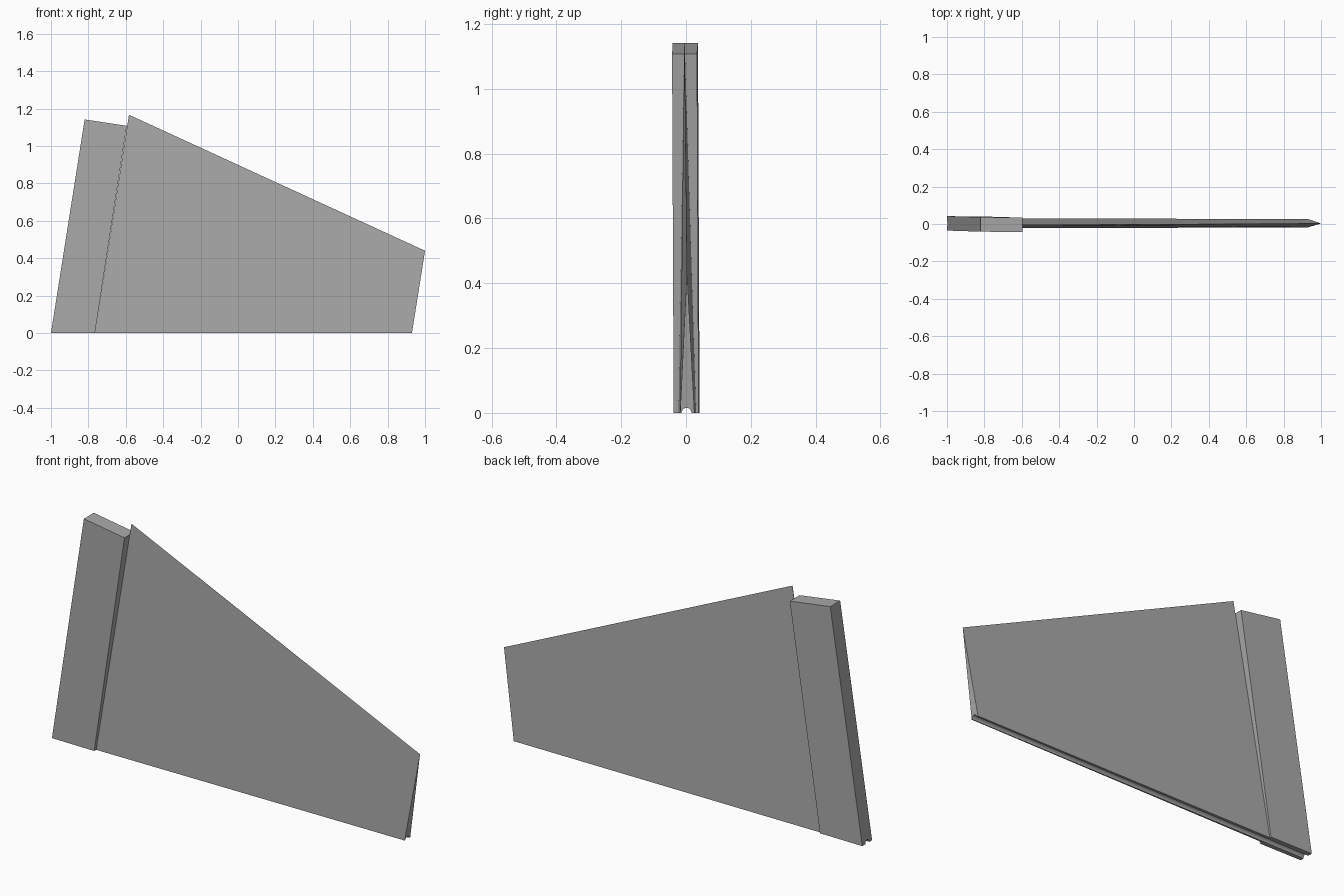
import bpy, bmesh, math

if "Cube" in bpy.data.objects:
    bpy.data.objects.remove(bpy.data.objects["Cube"])

grey = bpy.data.materials.new("plain grey")
grey.diffuse_color = (0.40, 0.40, 0.40, 1)
grey.use_nodes = True
grey.node_tree.nodes["Principled BSDF"].inputs["Base Color"].default_value = grey.diffuse_color

ARC = 10           # segments of the rod groove
GROOVE_R = 0.0155
GROOVE_Y = 0.0015


def section(front, back, top):
    """End outline as (y, z): grooved bottom edge, then the top points."""
    arc = []
    for i in range(ARC + 1):
        a = math.pi * (1 - i / ARC)
        arc.append((GROOVE_Y + GROOVE_R * math.cos(a), GROOVE_R * math.sin(a)))
    return [(front, 0)] + arc + [(back, 0)] + top


def loft(name, left, right):
    """Join two end outlines; each is (bottom x, top x, outline)."""
    bm = bmesh.new()
    rings = []
    for x0, x1, pts in (left, right):
        h = max(z for _, z in pts)
        rings.append([bm.verts.new((x0 + (x1 - x0) * z / h, y, z)) for y, z in pts])
    a, b = rings
    n = len(a)
    for i in range(n):
        j = (i + 1) % n
        bm.faces.new((a[i], a[j], b[j], b[i]))
    bm.faces.new(a)
    bm.faces.new(b[::-1])
    bmesh.ops.recalc_face_normals(bm, faces=bm.faces)
    me = bpy.data.meshes.new(name)
    bm.to_mesh(me)
    bm.free()
    me.materials.append(grey)
    ob = bpy.data.objects.new(name, me)
    bpy.context.collection.objects.link(ob)
    return ob


# thick upright bar along the hinge side
loft("hinge_bar",
     (-1.0, -0.82, section(-0.035, 0.042, [(0.037, 1.142), (-0.041, 1.142)])),
     (-0.765, -0.595, section(-0.038, 0.039, [(0.034, 1.108), (-0.043, 1.108)])))

# wedge blade, thick at the bottom and sharp along the sloping top
loft("fin_blade",
     (-0.765, -0.583, section(-0.023, 0.031, [(-0.005, 1.167)])),
     (0.93, 1.0, section(-0.018, 0.026, [(0.003, 0.44)])))
